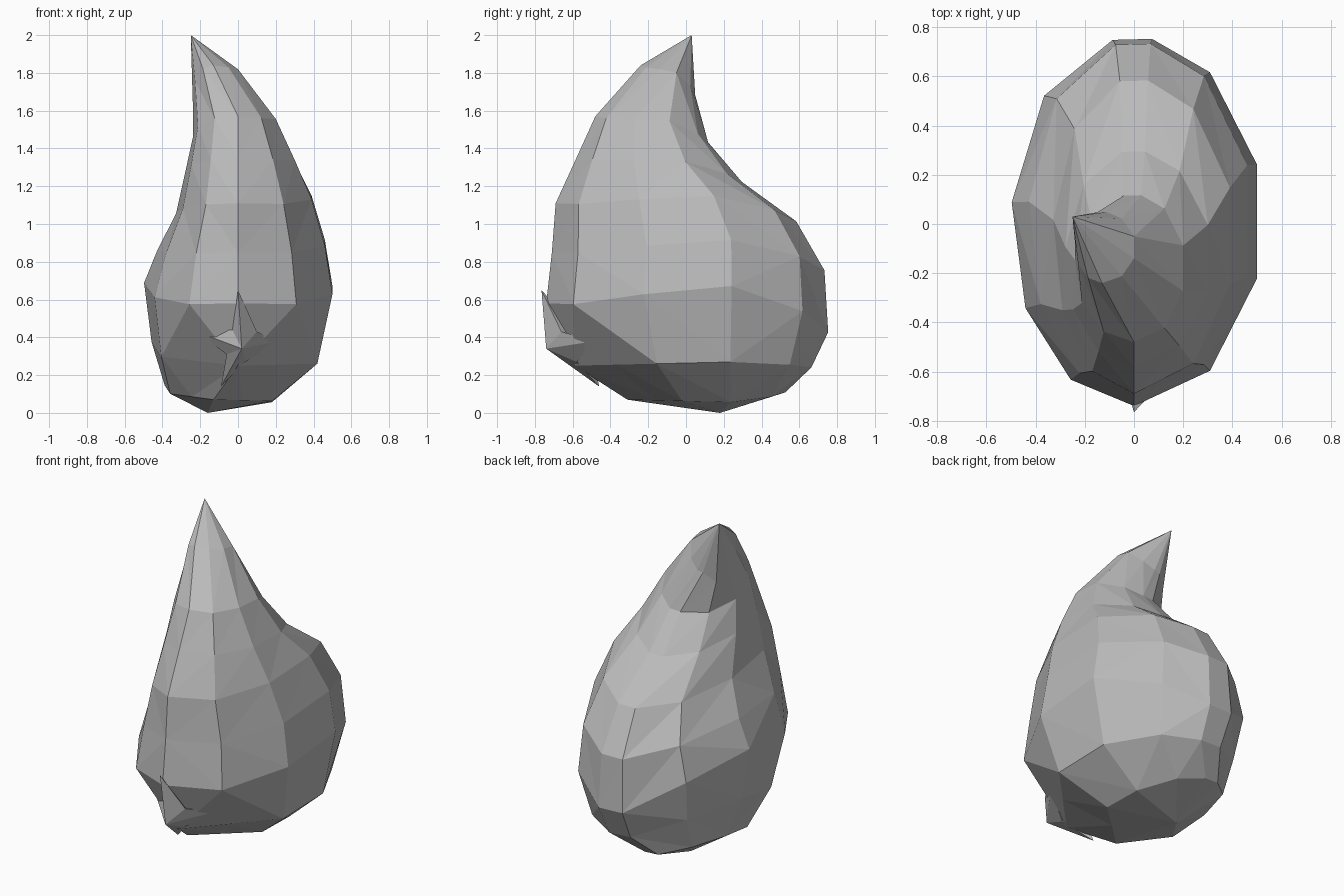
import bpy
import bmesh
from math import sin, cos, radians
from mathutils import Vector

if "Cube" in bpy.data.objects:
    bpy.data.objects.remove(bpy.data.objects["Cube"])

grey = bpy.data.materials.new("plain grey")
grey.use_nodes = True
shade = (0.5, 0.5, 0.5, 1)
grey.diffuse_color = shade
grey.node_tree.nodes["Principled BSDF"].inputs["Base Color"].default_value = shade


def finish(name, bm):
    """Turn a bmesh into a flat-shaded, faceted object."""
    bmesh.ops.recalc_face_normals(bm, faces=bm.faces[:])
    mesh = bpy.data.meshes.new(name)
    bm.to_mesh(mesh)
    bm.free()
    mesh.materials.append(grey)
    obj = bpy.data.objects.new(name, mesh)
    bpy.context.collection.objects.link(obj)
    return obj


def fan(bm, ring, apex):
    """Close a loop of vertices with triangles to one point."""
    top = bm.verts.new(apex)
    for a, b in zip(ring, ring[1:] + ring[:1]):
        bm.faces.new((a, b, top))


def bridge(bm, low, high):
    """Join two sections, folding each quad outwards."""
    both = low + high
    core = sum((v.co for v in both), Vector()) / len(both)
    for a, b, c, d in zip(low, low[1:] + low[:1], high[1:] + high[:1], high):
        rising = ((a.co + c.co) / 2 - core).length
        falling = ((b.co + d.co) / 2 - core).length
        if rising > falling:
            triangles = (a, b, c), (a, c, d)
        else:
            triangles = (a, b, d), (b, c, d)
        for triangle in triangles:
            bm.faces.new(triangle)


# Corner directions, from the front round by the left side
ANGLES = [0, 36, 72, 108, 144, 172, 190, 227, 264, 298, 329]


def slanted_ring(centre, low_x, high_x, front, back, z_front, z_back, lift_low, lift_high):
    """Uneven oval section that may rise on either side."""
    points = []
    for angle in map(radians, ANGLES):
        across = sin(angle)
        along = (1 - cos(angle)) / 2
        if across > 0:
            across /= sin(radians(72))
            reach, lift = high_x - centre, lift_high
        else:
            reach, lift = centre - low_x, lift_low
        points.append(Vector((centre + across * reach,
                              front + along * (back - front),
                              z_front + along * (z_back - z_front)
                              + 2 * along * lift * across ** 2)))
    return points


# Drop-shaped body: slanted sections from the belly up to the curled neck
sections = [
    (-.13, -.39, .18, -.31, .53, .07, .11, .05, -.03),
    (0, -.46, .42, -.59, .67, .25, .24, .12, .02),
    (0, -.5, .5, -.74, .76, .58, .42, .18, .15),
    (0, -.43, .46, -.71, .74, .85, .75, .06, .1),
    (0, -.33, .39, -.69, .59, 1.11, 1.01, 0, .08),
    (0, -.28, .3, -.58, .3, 1.35, 1.22, 0, .05),
    (0, -.24, .2, -.48, .12, 1.57, 1.43, -.03, .05),
    (-.13, -.24, 0, -.24, .05, 1.84, 1.68, -.1, .05),
]
bm = bmesh.new()
rings = []
for n, section in enumerate(sections):
    points = slanted_ring(*section)
    if n < 2:
        # the underside narrows to a plain wedge at the front
        points[1] = (points[0] + points[2]) / 2
        points[-1] = (points[0] + points[-2]) / 2
    rings.append([bm.verts.new(p) for p in points])
for low, high in zip(rings, rings[1:]):
    bridge(bm, low, high)
fan(bm, rings[0], (-.16, .18, 0))
fan(bm, rings[-1], (-.25, .03, 2))
finish("drop_body", bm)

# Small four-pointed star growing from the lower front
star = bmesh.new()
outline = [(0, -.765, .65), (.1, -.66, .43), (.21, -.48, .38), (.04, -.58, .27),
           (-.09, -.46, .14), (-.06, -.61, .31), (-.22, -.52, .43), (-.03, -.67, .44)]
rim = [star.verts.new(p) for p in outline]
fan(star, rim, (.02, -.74, .34))
fan(star, rim, (0, -.5, .36))
finish("front_star", star)
